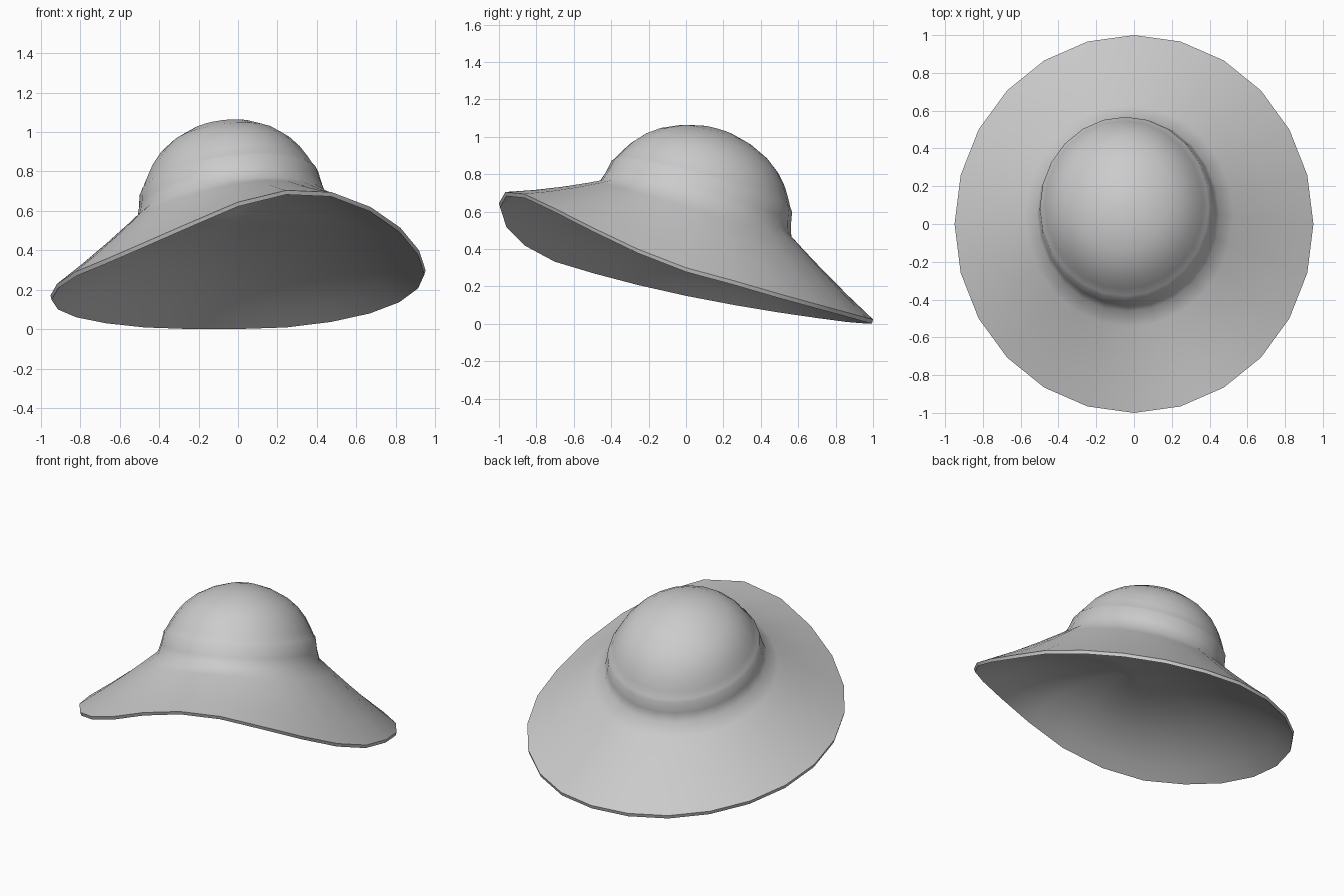
import bpy, math
from mathutils import Vector

if "Cube" in bpy.data.objects:
    bpy.data.objects.remove(bpy.data.objects["Cube"])

N = 24                                   # sides of every ring
O = Vector((-0.03, 0.05, 0.613))         # centre of the tilted head opening
U = Vector((1, 0, 0.126)) * 0.482        # opening half axes
V = Vector((0, 1, -0.283)) * 0.513
AXIS = U.cross(V).normalized()
C = Vector((0, 0, 0.28))                 # middle of the rim
HOLLOW = 0.27                            # depth of the hollow under the brim

# Brim rim heights every 15 degrees, starting at the front, going to +x
RIM_Z = [.645, .705, .695, .62, .515, .40, .30, .23, .16, .103, .06, .032,
         .024, .024, .032, .053, .083, .123, .172, .23, .293, .355, .44, .54]


def angle(i):
    return math.radians(15 * i - 90)


def crown_ring(r, h):
    return [O + (U * math.cos(angle(i)) + V * math.sin(angle(i))) * r + AXIS * h
            for i in range(N)]


def under_ring(s):
    """Ring of the shallow domed underside; s goes from 0 at the rim to 1."""
    rise = Vector((0, 0, HOLLOW * (1 - (1 - s) ** 2.6)))
    return [p.lerp(C, s) + rise for p in rim_low]


def blend(a, b, t, sag):
    """Ring part of the way from ring a to ring b, hanging down a little."""
    drop = Vector((0, 0, -4 * sag * t * (1 - t)))
    return [p.lerp(q, t) + drop for p, q in zip(a, b)]


def loft(name, rings, start_tip, end_tip):
    """Skin consecutive rings and close both ends to a point."""
    verts = [v for ring in rings for v in ring] + [start_tip, end_tip]
    last = (len(rings) - 1) * N
    faces = [(k * N + i, k * N + (i + 1) % N, (k + 1) * N + (i + 1) % N, (k + 1) * N + i)
             for k in range(len(rings) - 1) for i in range(N)]
    faces += [((i + 1) % N, i, last + N) for i in range(N)]
    faces += [(last + i, last + (i + 1) % N, last + N + 1) for i in range(N)]
    mesh = bpy.data.meshes.new(name)
    mesh.from_pydata(verts, [], faces)
    ob = bpy.data.objects.new(name, mesh)
    bpy.context.collection.objects.link(ob)
    bpy.ops.object.select_all(action='DESELECT')
    ob.select_set(True)
    bpy.context.view_layer.objects.active = ob
    bpy.ops.object.shade_smooth_by_angle(angle=math.radians(48))
    return ob


# Wavy rim edge, top and bottom
rim = [Vector((0.95 * math.cos(angle(i)), math.sin(angle(i)), RIM_Z[i])) for i in range(N)]
rim_low = [v + Vector((-0.006 * v.x, -0.006 * v.y, -0.022)) for v in rim]

# Closed shell: hollow underside, rim, brim top
base = crown_ring(1.0, 0.0)
rings = [under_ring(s) for s in (0.85, 0.65, 0.48, 0.35, 0.22, 0.1)]
rings += [rim_low, rim]
rings += [blend(rim, base, t, 0.01) for t in (0.3, 0.6, 0.85)]
# Band with a small ledge, then the rounded crown
profile = [(1.0, 0.0), (0.965, 0.06), (0.94, 0.13), (0.915, 0.145), (0.87, 0.19),
           (0.80, 0.25), (0.70, 0.31), (0.57, 0.362), (0.37, 0.412), (0.17, 0.44)]
rings += [crown_ring(r, h) for r, h in profile]
loft("sun_hat", rings, C + Vector((0, 0, HOLLOW)), O + AXIS * 0.448)
